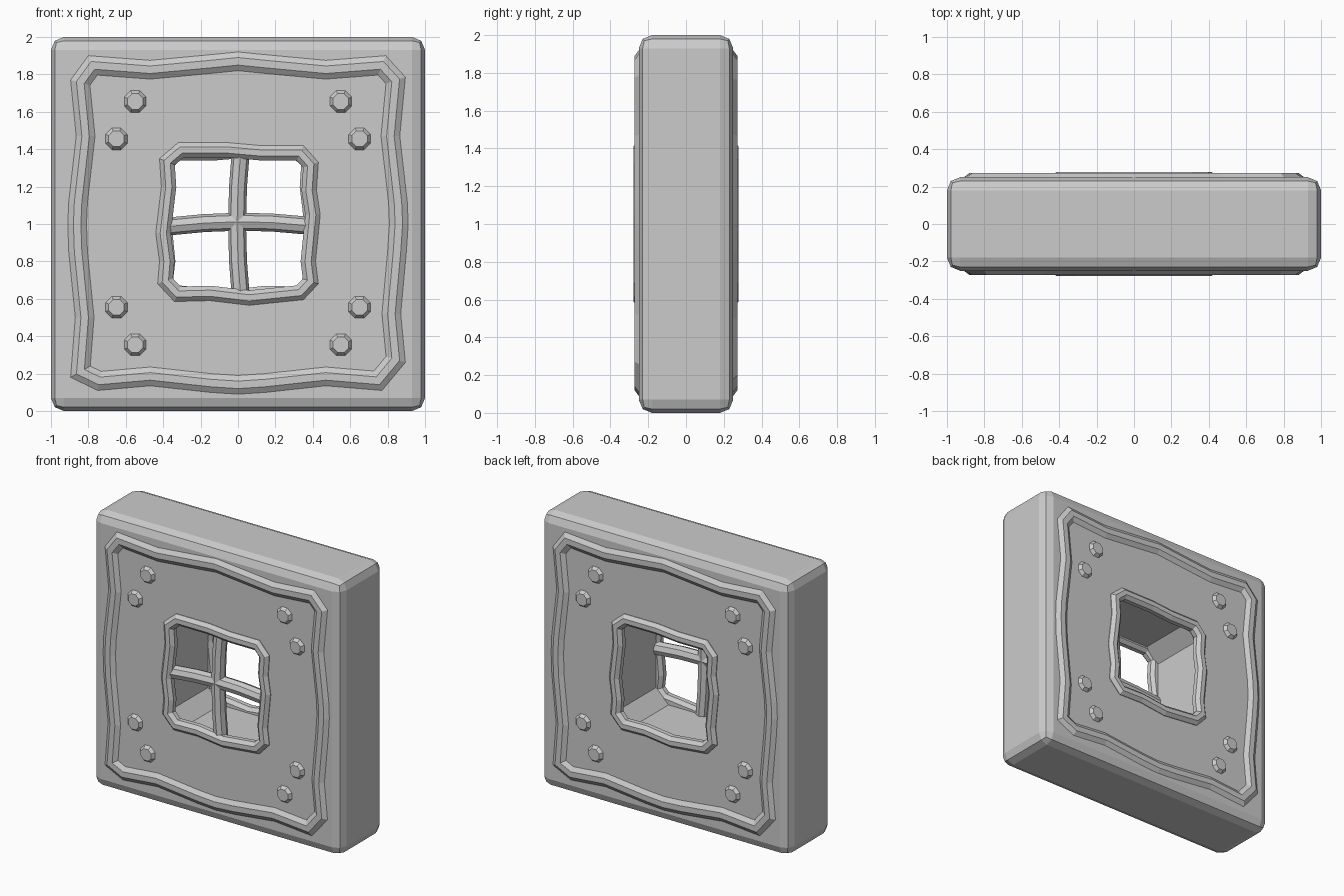
import bpy, bmesh, math
from mathutils import Vector, Matrix

if "Cube" in bpy.data.objects:
    bpy.data.objects.remove(bpy.data.objects["Cube"])


def make_object(name, bm):
    bmesh.ops.recalc_face_normals(bm, faces=bm.faces)
    me = bpy.data.meshes.new(name)
    bm.to_mesh(me)
    bm.free()
    ob = bpy.data.objects.new(name, me)
    bpy.context.collection.objects.link(ob)
    return ob


def sweep(name, path, profile, closed=True, turn=0.0):
    """Sweep a (outward offset, y) profile along an (x, z) path with mitred corners."""
    bm = bmesh.new()
    n, m = len(path), len(profile)
    pts = [Vector(p) for p in path]
    rows = []
    for i, p in enumerate(pts):
        a = pts[i - 1] if closed or i else None
        b = pts[(i + 1) % n] if closed or i < n - 1 else None
        d1 = (p - a).normalized() if a is not None else (b - p).normalized()
        d2 = (b - p).normalized() if b is not None else d1
        t = (d1 + d2).normalized()
        normal = Vector((-t.y, t.x)) / max(t.dot(d1), 0.5)
        rows.append([bm.verts.new((p.x + normal.x * o, y, p.y + normal.y * o))
                     for o, y in profile])
    for i in range(n if closed else n - 1):
        r, s = rows[i], rows[(i + 1) % n]
        for j in range(m):
            k = (j + 1) % m
            bm.faces.new((r[j], s[j], s[k], r[k]))
    if not closed:
        bm.faces.new(rows[0])
        bm.faces.new(rows[-1])
    bm.transform(Matrix.Rotation(turn, 4, 'Z'))
    return make_object(name, bm)


# wall block with rounded edges
bm = bmesh.new()
bmesh.ops.create_cube(bm, size=1)
bm.transform(Matrix.Translation((0, 0, 1)) @ Matrix.Diagonal((2, 0.5, 2, 1)))
bmesh.ops.bevel(bm, geom=bm.edges[:], offset=0.07, segments=2, profile=0.5, affect='EDGES')
wall = make_object("wall_block", bm)

# window opening: eight-sided hole through the wall
bm = bmesh.new()
hole = [(-0.28, 0.39), (0.28, 0.39), (0.38, 0.29), (0.38, -0.29),
        (0.28, -0.39), (-0.28, -0.39), (-0.38, -0.29), (-0.38, 0.29)]
face = bm.faces.new([bm.verts.new((x, -0.5, z + 1)) for x, z in hole])
new = bmesh.ops.extrude_face_region(bm, geom=[face])["geom"]
bmesh.ops.translate(bm, vec=(0, 1, 0), verts=[v for v in new if isinstance(v, bmesh.types.BMVert)])
cutter = make_object("opening_cutter", bm)
cutter.hide_render = True
mod = wall.modifiers.new("opening", 'BOOLEAN')
mod.operation, mod.solver, mod.object = 'DIFFERENCE', 'EXACT', cutter
bpy.context.view_layer.objects.active = wall
bpy.ops.object.modifier_apply(modifier=mod.name)
bpy.data.objects.remove(cutter)

# outer outlines, clockwise from the top left
border = [(-0.8, 1.9), (-0.47, 1.875), (-0.15, 1.905), (0, 1.92), (0.15, 1.905), (0.47, 1.875),
          (0.79, 1.9), (0.895, 1.785), (0.865, 1.47), (0.905, 1.12), (0.91, 1.0), (0.9, 0.85),
          (0.87, 0.52), (0.895, 0.26), (0.77, 0.11), (0.47, 0.135), (0.15, 0.1), (0, 0.09),
          (-0.15, 0.1), (-0.47, 0.135), (-0.75, 0.11), (-0.895, 0.18), (-0.87, 0.5),
          (-0.905, 0.85), (-0.91, 1.0), (-0.905, 1.12), (-0.865, 1.47), (-0.895, 1.77)]
frame = [(-0.32, 1.435), (-0.05, 1.435), (0.12, 1.42), (0.35, 1.42), (0.43, 1.33), (0.42, 1.18),
         (0.44, 1.05), (0.415, 0.8), (0.43, 0.68), (0.35, 0.595), (0.06, 0.565), (-0.15, 0.59),
         (-0.34, 0.585), (-0.43, 0.68), (-0.42, 0.8), (-0.44, 0.95), (-0.41, 1.2), (-0.42, 1.35)]
border_profile = [(0, -0.23), (0, -0.25), (-0.03, -0.272), (-0.07, -0.272),
                  (-0.1, -0.25), (-0.1, -0.23)]
frame_profile = [(-0.04 + 0.043 * math.cos(a), -0.238 + 0.043 * math.sin(a))
                 for a in [math.pi * (k + 0.5) / 4 for k in range(8)]]

# raised border, window frame and studs on both faces
for side, turn in (("front", 0.0), ("back", math.pi)):
    sweep(side + "_border", border, border_profile, turn=turn)
    sweep(side + "_window_frame", frame, frame_profile, turn=turn)
    bm = bmesh.new()
    for sx in (-1, 1):
        for x, z in ((0.55, 1.655), (0.65, 1.455), (0.65, 0.555), (0.55, 0.355)):
            place = (Matrix.Rotation(turn, 4, 'Z') @ Matrix.Translation((sx * x, -0.255, z))
                     @ Matrix.Rotation(math.pi / 2, 4, 'X') @ Matrix.Rotation(math.pi / 8, 4, 'Z'))
            bmesh.ops.create_cone(bm, cap_ends=True, segments=8, radius1=0.073,
                                  radius2=0.045, depth=0.036, matrix=place)
    make_object(side + "_studs", bm)

# slightly bowed window bars near the front
bar_profile = [(0.048 * math.cos(a), -0.215 + 0.048 * math.sin(a))
               for a in [math.pi * k / 4 for k in range(8)]]
sweep("horizontal_bar", [(-0.39, 0.985), (-0.18, 1.005), (0, 1.012), (0.18, 1.008), (0.39, 0.99)],
      bar_profile, closed=False)
sweep("vertical_bar", [(0.015, 0.61), (0, 0.8), (-0.005, 1), (0, 1.2), (0.015, 1.39)],
      bar_profile, closed=False)
